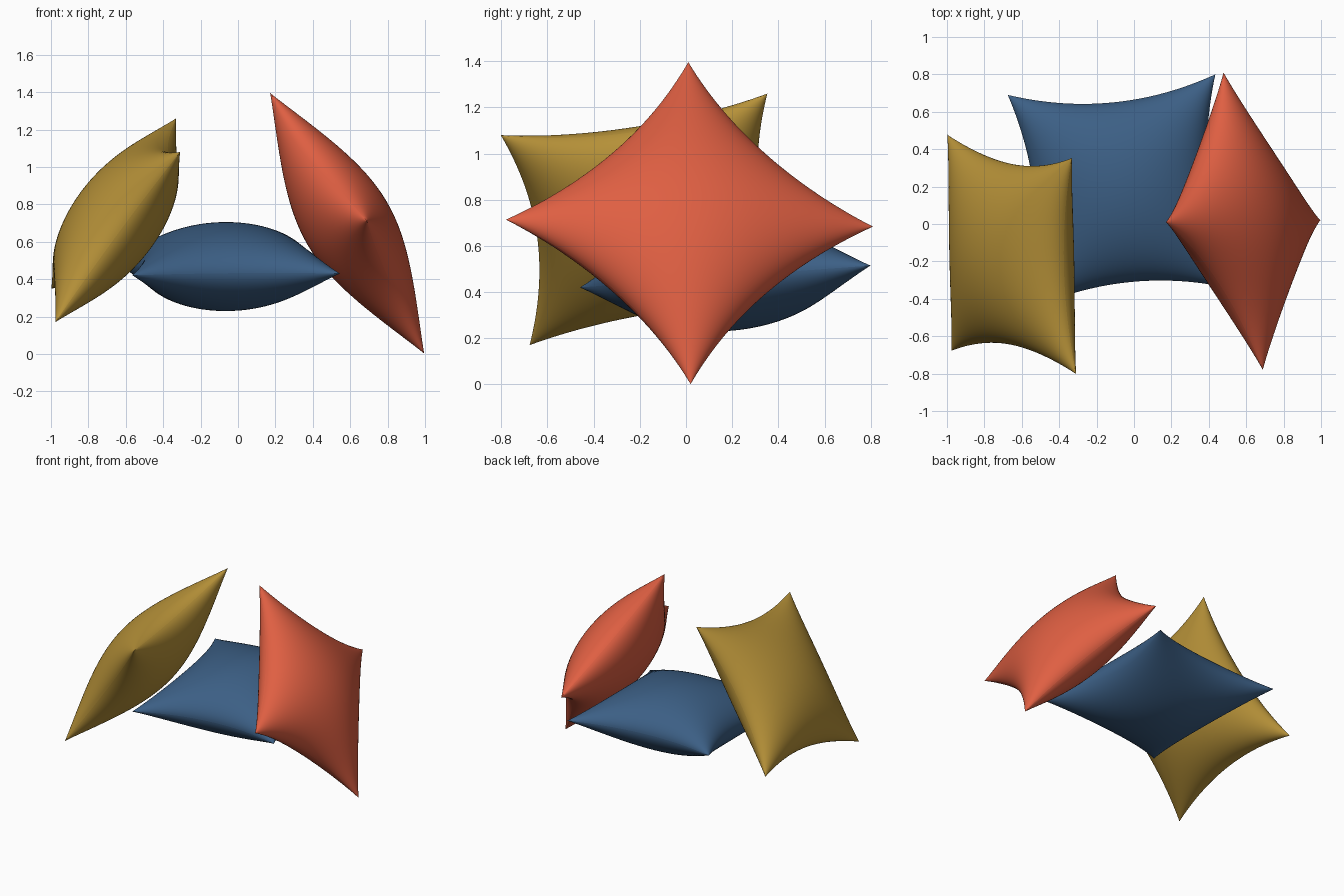
import bpy, bmesh, math
from mathutils import Vector

if "Cube" in bpy.data.objects:
    bpy.data.objects.remove(bpy.data.objects["Cube"])

N = 56          # grid resolution of each pillow face
PINCH = 0.165   # how far edge middles draw in
HALF = 0.236    # half thickness at the middle


def material(name, rgb):
    m = bpy.data.materials.new(name)
    m.diffuse_color = (*rgb, 1)
    m.use_nodes = True
    m.node_tree.nodes["Principled BSDF"].inputs["Base Color"].default_value = m.diffuse_color
    return m


def pillow(name, corners, mat):
    """Stuffed square cushion whose four seam corners are given in order."""
    a, b, c, d = [Vector(p) for p in corners]
    centre = (a + b + c + d) / 4
    u = (a + b - c - d) / 4
    v = (a + d - b - c) / 4
    n = u.cross(v).normalized()
    bm = bmesh.new()
    steps = [math.sin(math.pi * (i / N - 0.5)) for i in range(N + 1)]

    # two bulging cloth panels, one on each side of the seam
    for side in (1, -1):
        grid = []
        for s in steps:
            row = []
            for t in steps:
                fs, ft = max(0, 1 - s * s), max(0, 1 - t * t)
                x = s * (1 - PINCH * ft)
                y = t * (1 - PINCH * fs)
                h = side * HALF * (fs * ft) ** 0.53
                row.append(bm.verts.new(centre + u * x + v * y + n * h))
            grid.append(row)
        for i in range(N):
            for j in range(N):
                bm.faces.new((grid[i][j], grid[i + 1][j],
                              grid[i + 1][j + 1], grid[i][j + 1]))

    # sew the panels together along a crisp seam
    seam = [e for e in bm.edges if e.is_boundary]
    for e in seam:
        e.smooth = False
    rim = list({vert for e in seam for vert in e.verts})
    bmesh.ops.remove_doubles(bm, verts=rim, dist=1e-5)
    bmesh.ops.recalc_face_normals(bm, faces=bm.faces[:])
    for f in bm.faces:
        f.smooth = True
    me = bpy.data.meshes.new(name)
    bm.to_mesh(me)
    bm.free()
    me.materials.append(mat)
    ob = bpy.data.objects.new(name, me)
    bpy.context.collection.objects.link(ob)
    return ob


# flat pillow in the middle
pillow("blue_pillow",
       [(0.43, 0.80, 0.515), (-0.67, 0.69, 0.505),
        (-0.57, -0.46, 0.42), (0.55, -0.35, 0.43)],
       material("blue cloth", (0.045, 0.115, 0.235)))

# pillow leaning on the left
pillow("yellow_pillow",
       [(-0.33, 0.35, 1.26), (-0.31, -0.80, 1.08),
        (-0.975, -0.68, 0.17), (-1.00, 0.48, 0.35)],
       material("mustard cloth", (0.47, 0.285, 0.04)))

# pillow standing on one corner on the right
pillow("red_pillow",
       [(0.17, 0.01, 1.395), (0.48, 0.81, 0.685),
        (0.995, 0.02, 0.0), (0.69, -0.78, 0.715)],
       material("coral cloth", (0.74, 0.115, 0.055)))
